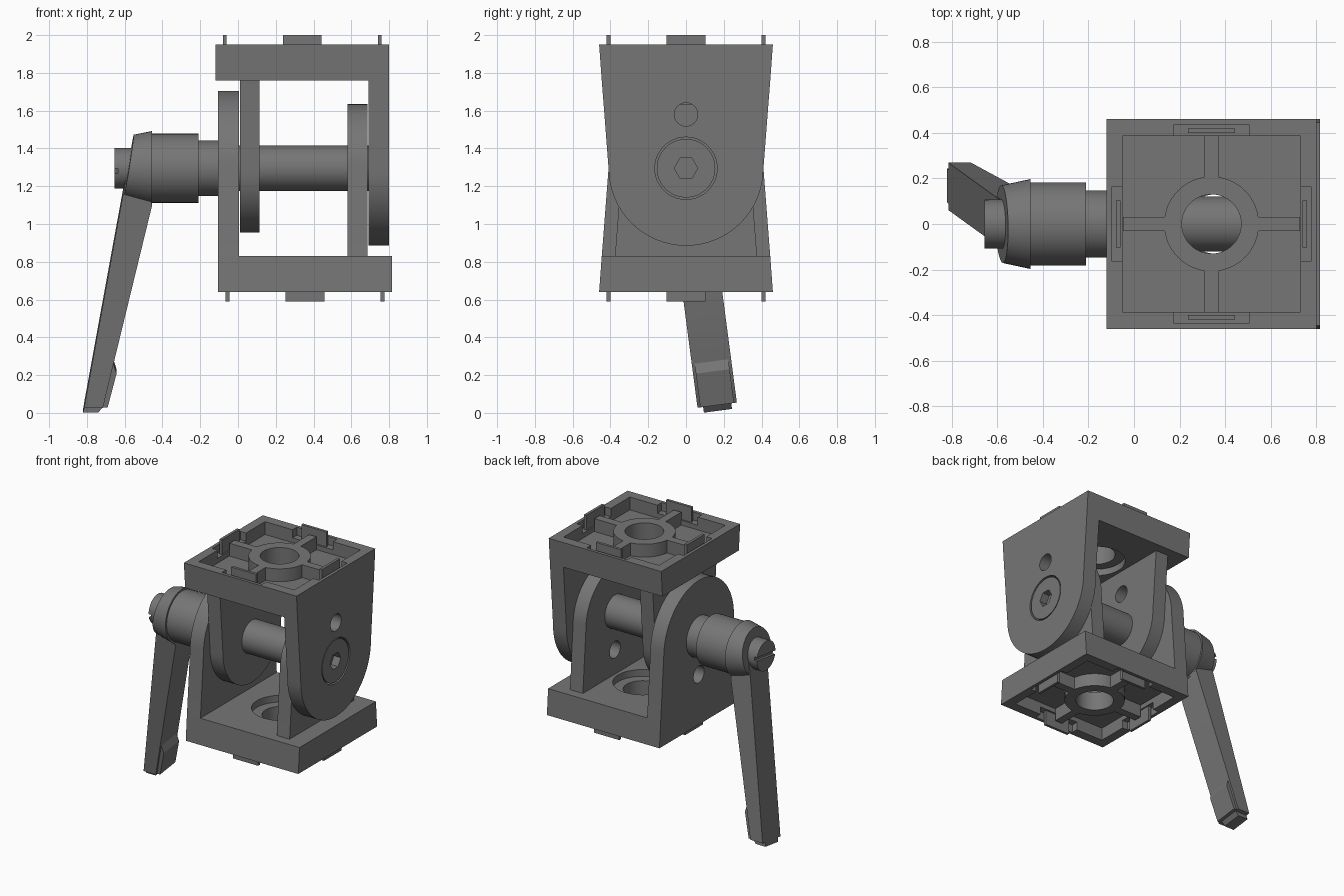
import bpy, bmesh, math
from mathutils import Matrix, Vector

if "Cube" in bpy.data.objects:
    bpy.data.objects.remove(bpy.data.objects["Cube"], do_unlink=True)

grey = bpy.data.materials.new("dark_grey")
grey.use_nodes = True
grey.diffuse_color = (0.18, 0.18, 0.18, 1)
grey.node_tree.nodes["Principled BSDF"].inputs["Base Color"].default_value = grey.diffuse_color

AXIS = 1.295            # height of the pivot shaft
MID = 0.34              # centre of the upper plate in x
TOP, UNDER = 1.95, 1.76
parts = []


def finish(name, bm):
    bmesh.ops.recalc_face_normals(bm, faces=bm.faces)
    mesh = bpy.data.meshes.new(name)
    bm.to_mesh(mesh)
    bm.free()
    mesh.materials.append(grey)
    ob = bpy.data.objects.new(name, mesh)
    bpy.context.collection.objects.link(ob)
    parts.append(ob)
    return ob


def prism(name, points, start, end, axis="X"):
    """Extrude a (y, z) outline along x, or an (x, z) outline along y."""
    place = (lambda p, t: (t, p[0], p[1])) if axis == "X" else (lambda p, t: (p[0], t, p[1]))
    bm = bmesh.new()
    a = [bm.verts.new(place(p, start)) for p in points]
    b = [bm.verts.new(place(p, end)) for p in points]
    bm.faces.new(a)
    bm.faces.new(b[::-1])
    for i in range(len(a)):
        j = (i + 1) % len(a)
        bm.faces.new((a[i], b[i], b[j], a[j]))
    return finish(name, bm)


def box(name, x0, x1, y0, y1, z0, z1):
    return prism(name, [(y0, z0), (y1, z0), (y1, z1), (y0, z1)], x0, x1)


def rod(name, r, x0, x1, y=0, z=AXIS, sides=48):
    """Cylinder along x."""
    pts = [(y + r * math.cos(math.tau * i / sides), z + r * math.sin(math.tau * i / sides))
           for i in range(sides)]
    return prism(name, pts, x0, x1)


def post(name, r, z0, z1):
    """Cylinder along z through the plate centre."""
    bm = bmesh.new()
    bmesh.ops.create_cone(bm, cap_ends=True, segments=64, radius1=r, radius2=r, depth=z1 - z0,
                          matrix=Matrix.Translation((MID, 0, (z0 + z1) / 2)))
    return finish(name, bm)


def cut(ob, *cutters):
    for c in cutters:
        mod = ob.modifiers.new("cut", 'BOOLEAN')
        mod.operation, mod.solver, mod.object = 'DIFFERENCE', 'EXACT', c
        bpy.context.view_layer.objects.active = ob
        bpy.ops.object.modifier_apply(modifier=mod.name)
        parts.remove(c)
        bpy.data.objects.remove(c, do_unlink=True)
    return ob


def spoke(name, turn, r0, r1, half, z0, z1):
    """Box at a radius from the plate centre, turned by quarter turns."""
    ob = box(name, r0, r1, -half, half, z0, z1)
    ob.data.transform(Matrix.Translation((MID, 0, 0)) @ Matrix.Rotation(turn * math.pi / 2, 4, 'Z'))
    return ob


def arm(name, top_half, radius, x0, x1):
    """Tapered cheek with a round end and a small through hole."""
    n = 32
    arc = [(radius * math.cos(math.pi * i / n), AXIS - radius * math.sin(math.pi * i / n))
           for i in range(n + 1)]
    ob = prism(name, [(top_half, UNDER)] + arc + [(-top_half, UNDER)], x0, x1)
    return cut(ob, rod("hole", 0.062, x0 - 0.1, x1 + 0.1, z=1.58, sides=32))


# Upper plate: tapered slab with pocket, clip notches and centre bore
plate = prism("upper_plate", [(-0.46, TOP), (0.46, TOP), (0.446, UNDER), (-0.446, UNDER)], -0.12, 0.8)
FLOOR = 1.855
cut(plate, box("pocket", MID - 0.39, MID + 0.39, -0.387, 0.387, FLOOR, 2.1),
    post("bore", 0.13, 1.7, 2.1), post("counterbore", 0.2, 1.7, 1.81))
for k in range(4):
    cut(plate, spoke("notch", k, 0.37, 0.437, 0.165, 1.89, 2.1))

# Centre ring, ribs and clip tabs in the pocket
cut(post("upper_ring", 0.208, FLOOR - 0.01, TOP), post("bore", 0.13, 1.7, 2.1))
for k in range(4):
    spoke("upper_rib_%d" % (k + 1), k, 0.19, 0.388, 0.03, FLOOR - 0.01, TOP)
    spoke("upper_tab_%d" % (k + 1), k, 0.4, 0.42, 0.103, 1.88, 2.0)

# Cheeks of the upper bracket
outer = arm("upper_outer_arm", 0.446, 0.41, 0.69, 0.8)
arm("upper_inner_arm", 0.376, 0.34, 0.01, 0.115)

# Lower bracket: the same parts turned over about the pivot
pivot = Vector((0.3475, 0, AXIS))
flip = Matrix.Translation(pivot) @ Matrix.Rotation(math.pi, 4, 'Y') @ Matrix.Translation(-pivot)
for ob in list(parts):
    twin = ob.copy()
    twin.data = ob.data.copy()
    twin.name = ob.name.replace("upper", "lower")
    twin.data.transform(flip)
    bpy.context.collection.objects.link(twin)
    parts.append(twin)

# Shaft and recessed bolt head with hex socket
cut(outer, rod("recess", 0.165, 0.72, 0.9))
rod("shaft", 0.12, -0.5, 0.73)
cut(rod("bolt_head", 0.155, 0.715, 0.797), rod("socket", 0.062, 0.74, 0.9, sides=6))

# Clamp collar and sleeve
rod("collar", 0.147, -0.25, -0.1)
rod("sleeve", 0.183, -0.46, -0.21)

# Lever head: cone with a slanted outer face
bm = bmesh.new()
count = 48
base, face = [], []
for i in range(count):
    a = math.tau * i / count
    c, s = math.cos(a), math.sin(a)
    r = 0.17 + 0.008 * s
    base.append(bm.verts.new((-0.455, 0.197 * c, AXIS + 0.197 * s)))
    face.append(bm.verts.new((-0.58 + 0.028 * s, r * c, AXIS + r * s)))
bm.faces.new(base)
bm.faces.new(face[::-1])
for i in range(count):
    j = (i + 1) % count
    bm.faces.new((base[i], face[i], face[j], base[j]))
head = finish("lever_head", bm)

# Lever arm with chamfered tip, and the thumb pad on its inner side
lever = prism("lever_arm", [(-0.594, 1.25), (-0.47, 1.2), (-0.455, 1.11), (-0.665, 0.24),
                            (-0.715, 0.03), (-0.74, 0), (-0.82, 0)], -0.105, 0.105, "Y")
bm = bmesh.new()
bm.from_mesh(lever.data)
tip = [e for e in bm.edges if all(v.co.z < 0.01 for v in e.verts)
       and abs(e.verts[0].co.y - e.verts[1].co.y) < 0.01]
bmesh.ops.bevel(bm, geom=tip, offset=0.03, segments=2, affect='EDGES')
bm.to_mesh(lever.data)
bm.free()
pad = prism("lever_pad", [(-0.69, 0.27), (-0.66, 0.265), (-0.643, 0.21), (-0.69, 0.03),
                          (-0.74, 0.03)], -0.09, 0.09, "Y")

# Slotted end cap
cap = cut(rod("end_cap", 0.108, -0.655, -0.53),
          box("slot", -0.7, -0.635, -0.2, 0.2, AXIS - 0.013, AXIS + 0.013))

# Swing the lever about the shaft
hub = Vector((0, 0, AXIS))
swing = Matrix.Translation(hub) @ Matrix.Rotation(math.radians(7.5), 4, 'X') @ Matrix.Translation(-hub)
for ob in (head, lever, pad, cap):
    ob.data.transform(swing)

# Smooth round surfaces, keep edges sharp
bpy.ops.object.select_all(action='DESELECT')
for ob in parts:
    ob.select_set(True)
bpy.context.view_layer.objects.active = parts[0]
bpy.ops.object.shade_smooth_by_angle(angle=math.radians(30))
